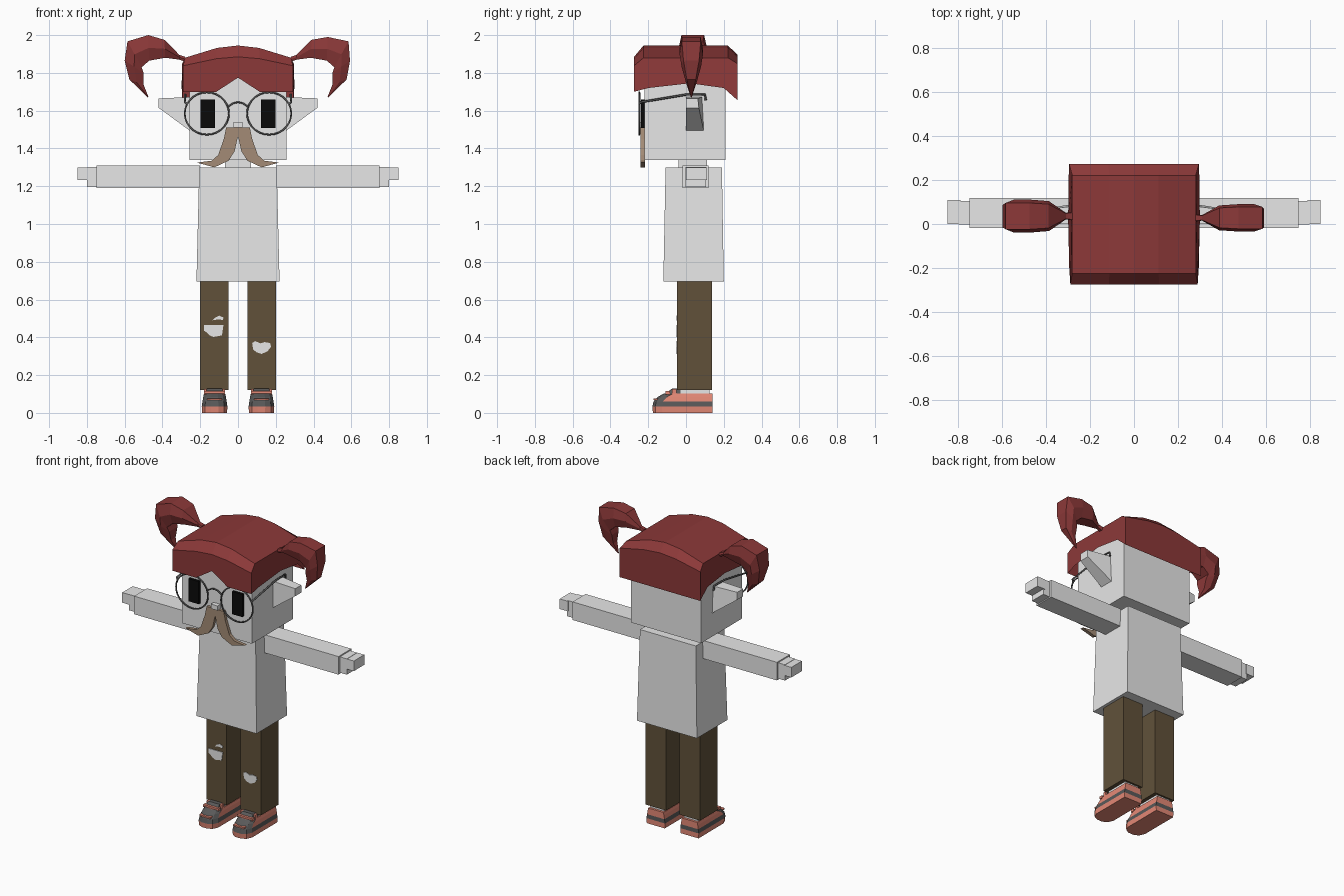
import bpy, bmesh, math

old = bpy.data.objects.get("Cube")
if old:
    bpy.data.objects.remove(old, do_unlink=True)


def material(name, r, g, b):
    m = bpy.data.materials.new(name)
    m.use_nodes = True
    m.diffuse_color = (r, g, b, 1)
    node = m.node_tree.nodes["Principled BSDF"]
    node.inputs["Base Color"].default_value = (r, g, b, 1)
    node.inputs["Roughness"].default_value = 0.8
    return m


PALE = material("pale grey", 0.8, 0.8, 0.8)
HAIR = material("dark red", 0.26, 0.04, 0.04)
BROWN = material("trouser brown", 0.12, 0.083, 0.042)
TAN = material("moustache tan", 0.37, 0.26, 0.18)
SALMON = material("salmon", 0.78, 0.25, 0.18)
GREY = material("dark grey", 0.1, 0.1, 0.1)
BLACK = material("black", 0.003, 0.003, 0.003)


def build(name, verts, faces, *mats, closed=True):
    me = bpy.data.meshes.new(name)
    me.from_pydata(verts, [], faces)
    bm = bmesh.new()
    bm.from_mesh(me)
    bmesh.ops.recalc_face_normals(bm, faces=bm.faces)
    bm.to_mesh(me)
    bm.free()
    for m in mats:
        me.materials.append(m)
    ob = bpy.data.objects.new(name, me)
    bpy.context.scene.collection.objects.link(ob)
    return ob


def loft(name, rings, *mats, caps=True):
    """Skin equal-length closed rings of points."""
    n = len(rings[0])
    verts = [p for r in rings for p in r]
    faces = [(i * n + j, i * n + (j + 1) % n, (i + 1) * n + (j + 1) % n, (i + 1) * n + j)
             for i in range(len(rings) - 1) for j in range(n)]
    if caps:
        faces += [tuple(range(n)), tuple(range(len(verts) - n, len(verts)))]
    return build(name, verts, faces, *mats)


def rect(x0, x1, y0, y1, z):
    return [(x0, y0, z), (x1, y0, z), (x1, y1, z), (x0, y1, z)]


def box(name, x, y, z, mat):
    return loft(name, [rect(*sorted(x), *y, z[0]), rect(*sorted(x), *y, z[1])], mat)


def plate(name, outline, y0, y1, mat):
    """Extrude an x-z outline along y."""
    return loft(name, [[(x, y, z) for x, z in outline] for y in (y0, y1)], mat)


def wire(name, points, radius, mat, cyclic=False):
    cu = bpy.data.curves.new(name, "CURVE")
    cu.dimensions = "3D"
    cu.bevel_depth = radius
    cu.bevel_resolution = 1
    sp = cu.splines.new("POLY")
    sp.points.add(len(points) - 1)
    for p, co in zip(sp.points, points):
        p.co = (*co, 1)
    sp.use_cyclic_u = cyclic
    cu.materials.append(mat)
    ob = bpy.data.objects.new(name, cu)
    bpy.context.scene.collection.objects.link(ob)


# Body and head
loft("torso", [rect(-.22, .22, -.12, .20, .695), rect(-.205, .205, -.108, .19, 1.3)], PALE)
box("neck", (-.07, .07), (-.04, .11), (1.29, 1.35), PALE)
box("head", (-.258, .256), (-.22, .21), (1.34, 1.84), PALE)
box("nose", (-.025, .025), (-.25, -.215), (1.51, 1.54), PALE)

# Hair cap: arched slab with bevelled rim and a notched fringe
columns = [(-.29, 1.70, 1.838, 1.88), (-.115, 1.70, 1.875, 1.932), (0, 1.775, 1.885, 1.945),
           (.115, 1.70, 1.875, 1.932), (.29, 1.70, 1.838, 1.88)]
verts, faces = [], []
for x, fringe, rim, top in columns:
    verts += [(x, -.275, fringe), (x, -.275, rim), (x * .97, -.225, top),
              (x * .97, .222, top), (x * 1.02, .273, rim + .01), (x * 1.02, .273, 1.655)]
for i in range(4):
    faces += [(i * 6 + j, i * 6 + j + 1, i * 6 + j + 7, i * 6 + j + 6) for j in range(5)]
for start, s in ((0, -1), (24, 1)):
    k = len(verts)
    verts += [(s * .298, .2, 1.72), (s * .3, .02, 1.745), (s * .295, -.2, 1.72)]
    faces.append(tuple(range(start, start + 6)) + (k, k + 1, k + 2))
build("hair_cap", verts, faces, HAIR)

# Curled pigtails: outer edge, inner edge, half width
curl = [(.28, 1.885, .28, 1.86, .02), (.31, 1.895, .31, 1.87, .015),
        (.39, 1.975, .385, 1.88, .068), (.475, 2.0, .47, 1.865, .075),
        (.585, 1.967, .51, 1.83, .075), (.6, 1.865, .5, 1.8, .062),
        (.575, 1.765, .5, 1.738, .035), (.477, 1.67, .474, 1.672, .003)]
for side, s, thick, cy in (("right", -1, 1, .036), ("left", 1, .83, .028)):
    rings = []
    for ox, oz, ix, iz, w in curl:
        if s > 0:
            ox, oz = min(ox, .593), min(oz, 1.99)
        w *= thick
        mx, mz = (ox + ix) / 2, (oz + iz) / 2
        rings.append([(s * ox, cy - w * .8, oz), (s * ox, cy + w * .8, oz), (s * mx, cy + w, mz),
                      (s * ix, cy + w * .7, iz), (s * ix, cy - w * .7, iz), (s * mx, cy - w, mz)])
    loft(side + "_pigtail", rings, HAIR)

# Moustache
half = [(.063, 1.51), (.075, 1.45), (.105, 1.365), (.14, 1.335), (.218, 1.325),
        (.125, 1.3), (.05, 1.335), (.018, 1.385), (0, 1.465)]
plate("moustache", half + [(-x, z) for x, z in half[-2::-1]], -.24, -.218, TAN)

# Glasses bridge
wire("glasses_bridge", [(.05 * t, -.247, 1.645 - .022 * t * t) for t in (-1, -.5, 0, .5, 1)],
     .005, GREY)


def shoe_ring(cx, z, front, w):
    return [(cx - w, .14, z), (cx - w, front + .05, z), (cx - w * .75, front + .015, z),
            (cx - w * .3, front, z), (cx + w * .3, front, z), (cx + w * .75, front + .015, z),
            (cx + w, front + .05, z), (cx + w, .14, z)]


for side, s in (("right", -1), ("left", 1)):
    # Arm and stepped hand
    box(side + "_arm", (s * .2, s * .75), (-.018, .118), (1.19, 1.31), PALE)
    box(side + "_palm", (s * .745, s * .8), (-.002, .105), (1.197, 1.302), PALE)
    box(side + "_fingers", (s * .79, s * .85), (0, .11), (1.233, 1.3), PALE)

    # Wedge ear
    ear = [[(s * .25, 0, 1.49), (s * .25, .095, 1.49), (s * .25, .085, 1.672), (s * .25, 0, 1.672)],
           [(s * .42, 0, 1.615), (s * .42, .068, 1.615), (s * .42, .063, 1.665), (s * .42, 0, 1.665)]]
    loft(side + "_ear", ear, PALE)

    # Eye and spectacle lens rim with its temple
    box(side + "_eye", (s * .122, s * .198), (-.238, -.215), (1.508, 1.658), BLACK)
    wire(side + "_lens_rim", [(s * .165 + .117 * math.cos(a), -.247, 1.585 + .112 * math.sin(a))
                              for a in (math.tau * i / 28 for i in range(28))], .005, GREY, True)
    wire(side + "_temple", [(s * .27, -.247, 1.635), (s * .282, -.24, 1.645), (s * .28, 0, 1.685),
                            (s * .278, .1, 1.685), (s * .276, .105, 1.655)], .006, GREY)

    # Trouser leg and sock
    box(side + "_trouser_leg", (s * .05, s * .2), (-.047, .138), (.12, .7), BROWN)
    cx = s * .124
    box(side + "_sock", (cx - .05, cx + .05), (-.03, .125), (.07, .13), PALE)

    # Shoe: stacked bands with a dark toe and stripe
    levels = [(0, -.175, .066), (.033, -.178, .068), (.06, -.172, .064),
              (.085, -.15, .06), (.103, -.115, .056)]
    shoe = loft(side + "_shoe", [shoe_ring(cx, *lv) for lv in levels], SALMON, GREY)
    for f in shoe.data.polygons:
        stripe = .033 < f.center.z < .06
        toe = .06 < f.center.z < .1 and f.center.y < -.1
        f.material_index = int(stripe or toe)
    loft(side + "_shoe_tongue", [rect(cx - .05, cx + .05, -.112, -.02, .1),
                                 rect(cx - .04, cx + .04, -.075, -.02, .128)], GREY)
    for i in range(2):
        y = -.108 + i * .035
        box(side + f"_shoe_strap_{i + 1}", (cx - .056, cx + .056), (y, y + .022),
            (.098, .115 + i * .012), SALMON)
    box(side + "_toe_strip", (cx - .04, cx + .04), (-.172, -.13), (.067, .076), SALMON)

# Ripped patches on the trousers
rips = {
    "right_knee_rip": [(-.18, .465), (-.18, .435), (-.165, .425), (-.15, .41), (-.13, .402),
                       (-.085, .41), (-.077, .465)],
    "right_thigh_rip": [(-.135, .49), (-.12, .505), (-.1, .515), (-.077, .505), (-.08, .492), (-.105, .495)],
    "left_knee_rip": [(.075, .37), (.08, .335), (.1, .32), (.125, .312), (.155, .325),
                      (.175, .35), (.17, .37), (.14, .375), (.12, .368), (.09, .38)],
}
for name, outline in rips.items():
    plate(name, outline, -.051, -.045, PALE)
